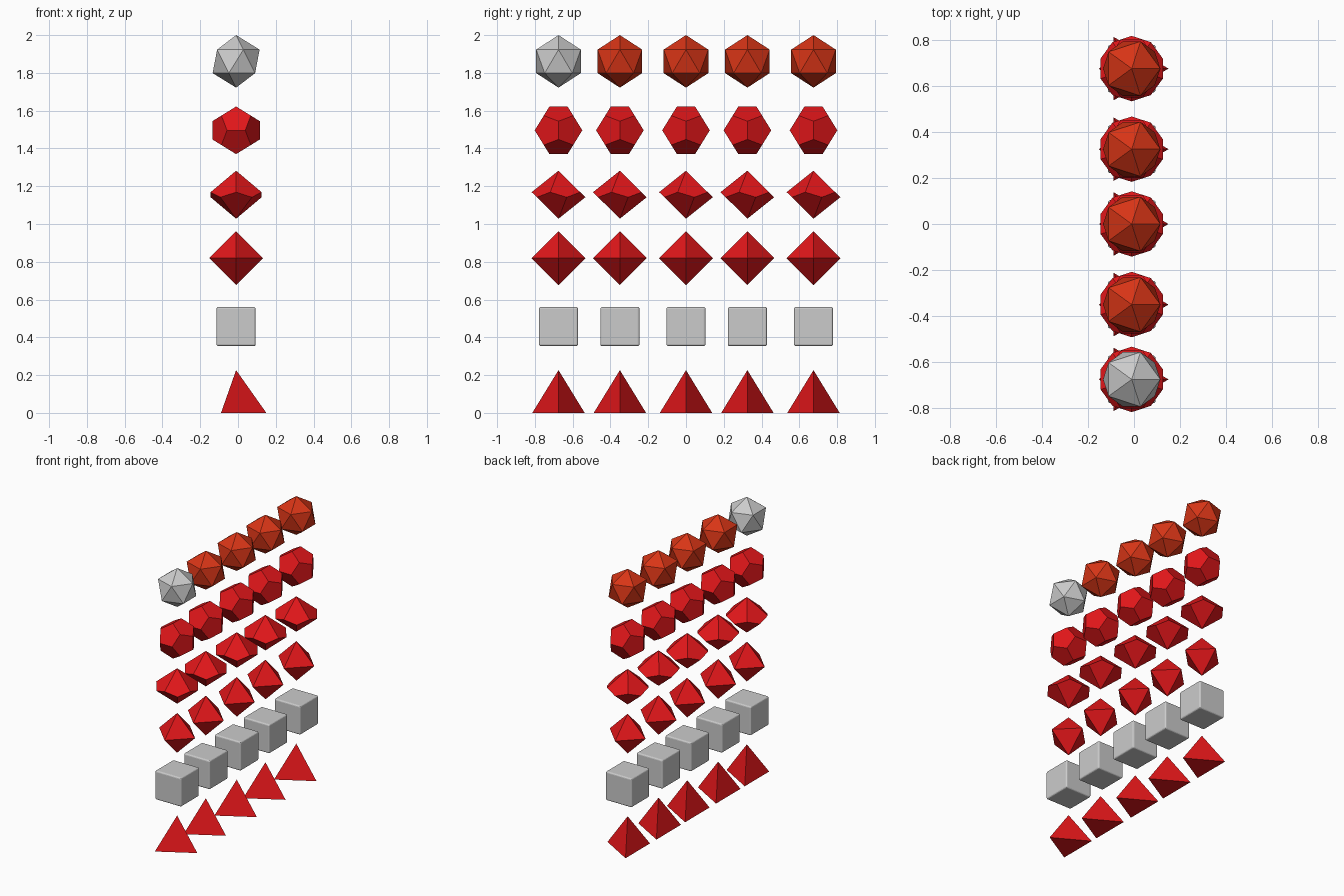
import bpy, bmesh
from math import sin, cos, radians, sqrt
from mathutils import Vector

if "Cube" in bpy.data.objects:
    bpy.data.objects.remove(bpy.data.objects["Cube"])

X0 = -0.01
COLUMNS = [-0.675, -0.35, 0.0, 0.325, 0.675]


def material(name, rgb):
    m = bpy.data.materials.new(name)
    m.diffuse_color = (*rgb, 1)
    m.use_nodes = True
    m.node_tree.nodes["Principled BSDF"].inputs["Base Color"].default_value = m.diffuse_color
    return m


red = material("red", (0.75, 0.008, 0.01))
orange = material("orange_red", (0.68, 0.035, 0.008))


def ring(r, z, n, start):
    return [(r * cos(radians(start + 360 * i / n)), r * sin(radians(start + 360 * i / n)), z)
            for i in range(n)]


def hull(points):
    """Convex solid from corner points, with coplanar triangles merged."""
    bm = bmesh.new()
    for p in points:
        bm.verts.new(p)
    bmesh.ops.convex_hull(bm, input=bm.verts[:])
    bmesh.ops.dissolve_limit(bm, angle_limit=radians(2), verts=bm.verts[:], edges=bm.edges[:])
    bmesh.ops.recalc_face_normals(bm, faces=bm.faces[:])
    return bm


def row(name, bm, z, mats):
    """Place one copy of the solid in every column."""
    for i, (y, mat) in enumerate(zip(COLUMNS, mats)):
        me = bpy.data.meshes.new(f"{name}_{i + 1}")
        bm.to_mesh(me)
        if mat:
            me.materials.append(mat)
        ob = bpy.data.objects.new(f"{name}_{i + 1}", me)
        ob.location = (X0, y, z)
        bpy.context.collection.objects.link(ob)
    bm.free()


# Four-sided dice, one corner towards +x
R = 0.16
row("tetrahedron", hull(ring(R, 0, 3, 0) + [(0, 0, R * sqrt(2))]), 0, [red] * 5)

# Cubes with softly rounded edges
bm = bmesh.new()
bmesh.ops.create_cube(bm, size=0.207)
bmesh.ops.bevel(bm, geom=bm.edges[:], offset=0.01, segments=3, profile=0.5, affect='EDGES')
row("cube", bm, 0.457, [None] * 5)

# Octahedra
R = 0.142
row("octahedron", hull(ring(R, 0, 4, 0) + [(0, 0, R), (0, 0, -R)]), 0.819, [red] * 5)

# Ten-sided dice: kite faces around a zigzag belt
H = 0.127
h = H * (1 - cos(radians(36))) / (1 + cos(radians(36)))
row("ten_sided_die",
    hull(ring(R, h, 5, -90) + ring(R, -h, 5, 90) + [(0, 0, H), (0, 0, -H)]), 1.155, [red] * 5)

# Dodecahedra
phi = (1 + sqrt(5)) / 2
s = 0.126 / phi
pts = [(a, b, c) for a in (-1, 1) for b in (-1, 1) for c in (-1, 1)]
for a in (-1, 1):
    for b in (-1, 1):
        p, q = a / phi, b * phi
        pts += [(0, p, q), (p, q, 0), (q, 0, p)]
row("dodecahedron", hull([Vector(p) * s for p in pts]), 1.496, [red] * 5)

# Icosahedra, the front one left grey
R = 0.139
r, z = R * 2 / sqrt(5), R / sqrt(5)
row("icosahedron",
    hull(ring(r, z, 5, 0) + ring(r, -z, 5, 180) + [(0, 0, R), (0, 0, -R)]),
    1.861, [None] + [orange] * 4)
